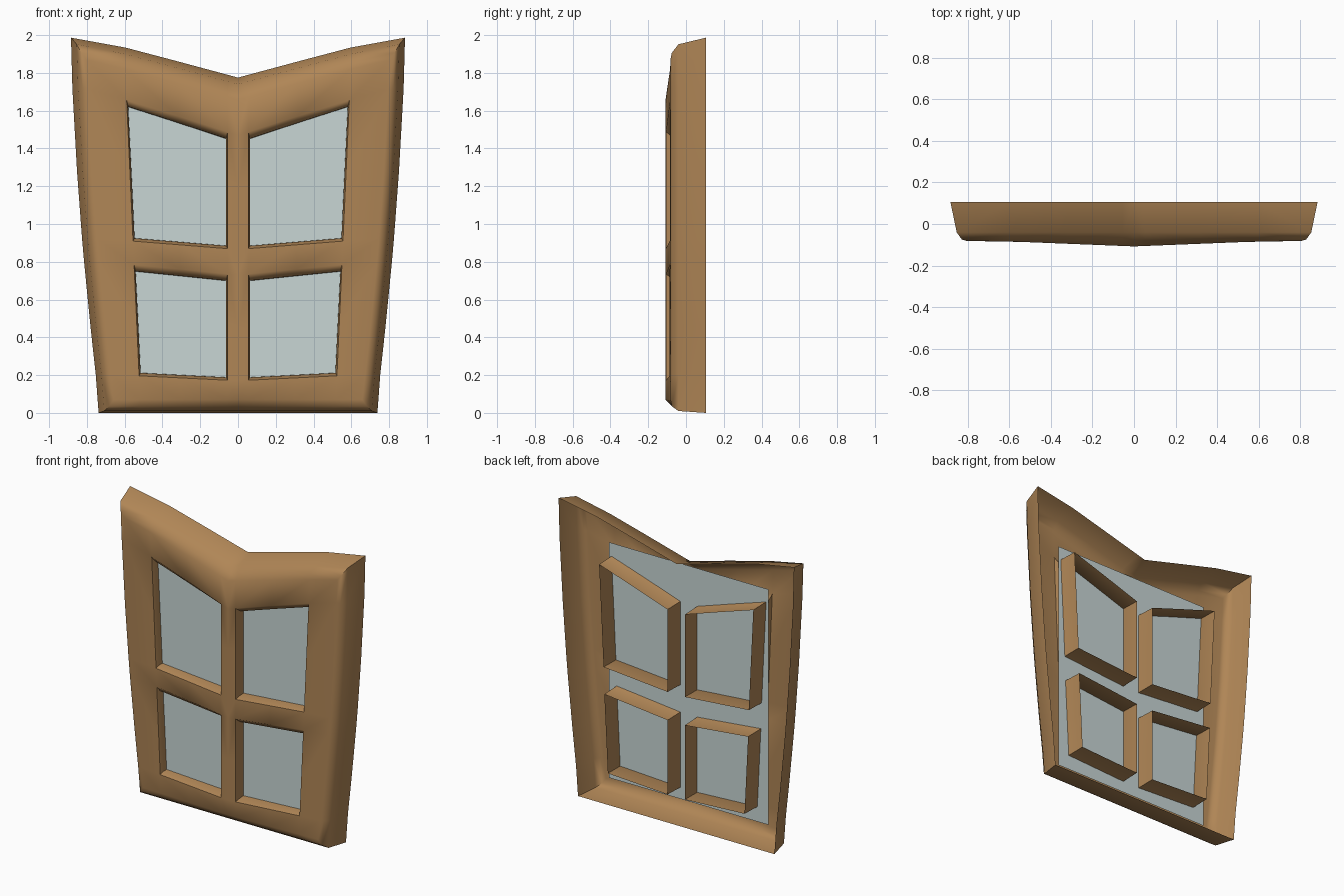
import bpy, bmesh, math

if "Cube" in bpy.data.objects:
    bpy.data.objects.remove(bpy.data.objects["Cube"])

BACK = 0.105


def material(name, rgb):
    m = bpy.data.materials.new(name)
    m.use_nodes = True
    m.diffuse_color = (*rgb, 1)
    bsdf = m.node_tree.nodes["Principled BSDF"]
    bsdf.inputs["Base Color"].default_value = (*rgb, 1)
    bsdf.inputs["Roughness"].default_value = 0.7
    return m


def make_object(name, bm, mat):
    mesh = bpy.data.meshes.new(name)
    bm.to_mesh(mesh)
    bm.free()
    mesh.materials.append(mat)
    obj = bpy.data.objects.new(name, mesh)
    bpy.context.collection.objects.link(obj)
    return obj


wood = material("warm wood", (0.434, 0.238, 0.093))
pane = material("pale glass", (0.578, 0.672, 0.665))

# Front face guide lines of the left half: (position, slope)
COLS = [(0, 0), (0.055, 0), (0.3, 0.01), (0.515, 0.045), (0.65, 0.08)]
ROWS = [(0.07, 0), (0.17, 0.05), (0.45, 0), (0.73, 0.1),
        (0.865, 0.08), (1.2, 0.1), (1.47, 0.32), (1.66, 0.27)]
LAST_COL, LAST_ROW = len(COLS) - 1, len(ROWS) - 1


def front_point(i, j):
    (x0, lean), (z0, rise) = COLS[i], ROWS[j]
    x = x0 + lean * z0
    z = z0 + rise * x
    x = x0 + lean * z
    if i == LAST_COL:
        x += 0.022 * math.sin(math.pi * z / 2)
    return x, -0.108 + 0.04 * min(x, 0.65), z


bm = bmesh.new()
grid = {(i, j): bm.verts.new(front_point(i, j))
        for i in range(len(COLS)) for j in range(len(ROWS))}

# Front face, leaving the two window openings free
for i in range(LAST_COL):
    for j in range(LAST_ROW):
        if i in (1, 2) and j in (1, 2, 4, 5):
            continue
        bm.faces.new([grid[i, j], grid[i + 1, j], grid[i + 1, j + 1], grid[i, j + 1]])


def skirt(path, steps, offset, closed):
    """Sweep a path of grid points backwards through (depth, ...) steps."""
    ring = [grid[p] for p in path]
    for step in steps:
        new = []
        for p in path:
            dx, dz = offset(p, step)
            co = grid[p].co
            new.append(bm.verts.new((co.x + dx, step[0], co.z + dz)))
        for k in range(len(path) - (0 if closed else 1)):
            n = (k + 1) % len(path)
            bm.faces.new([ring[k], new[k], new[n], ring[n]])
        ring = new


# Rounded rim around the outside: (depth, side, top, bottom)
def outward(p, step):
    dx = step[1] if p[0] == LAST_COL else 0
    dz = step[2] if p[1] == LAST_ROW else -step[3] if p[1] == 0 else 0
    return dx, dz


rim = ([(i, 0) for i in range(LAST_COL)]
       + [(LAST_COL, j) for j in range(LAST_ROW)]
       + [(i, LAST_ROW) for i in range(LAST_COL, -1, -1)])
skirt(rim, [(-0.075, 0.025, 0.035, 0.035), (-0.04, 0.05, 0.08, 0.06),
            (BACK, 0.08, 0.115, 0.07)], outward, False)

# Window reveals: (depth, side, top, bottom)
for low, high in ((1, 3), (4, 6)):
    def inward(p, step):
        dx = step[1] if p[0] == 1 else -step[1] if p[0] == 3 else 0
        dz = -step[2] if p[1] == high else step[3] if p[1] == low else 0
        return dx, dz
    mid = (low + high) // 2
    hole = [(1, low), (2, low), (3, low), (3, mid),
            (3, high), (2, high), (1, high), (1, mid)]
    skirt(hole, [(-0.06, 0.008, 0.035, 0.015), (BACK, 0.01, 0.04, 0.018)], inward, True)

bmesh.ops.recalc_face_normals(bm, faces=bm.faces)
bm.faces.ensure_lookup_table()
if bm.faces[0].normal.y > 0:
    bmesh.ops.reverse_faces(bm, faces=bm.faces)

frame = make_object("window_frame", bm, wood)
mirror = frame.modifiers.new("Mirror", "MIRROR")
mirror.use_clip = True
mirror.merge_threshold = 0.002
bpy.ops.object.select_all(action="DESELECT")
frame.select_set(True)
bpy.context.view_layer.objects.active = frame
bpy.ops.object.shade_smooth_by_angle(angle=math.radians(55))

# Single glass sheet behind all four openings
bm = bmesh.new()
bm.faces.new([bm.verts.new((x, -0.03, z)) for x, z in
              ((-0.6, 0.11), (0.6, 0.11), (0.6, 1.71), (-0.6, 1.71))])
make_object("glass_sheet", bm, pane)
